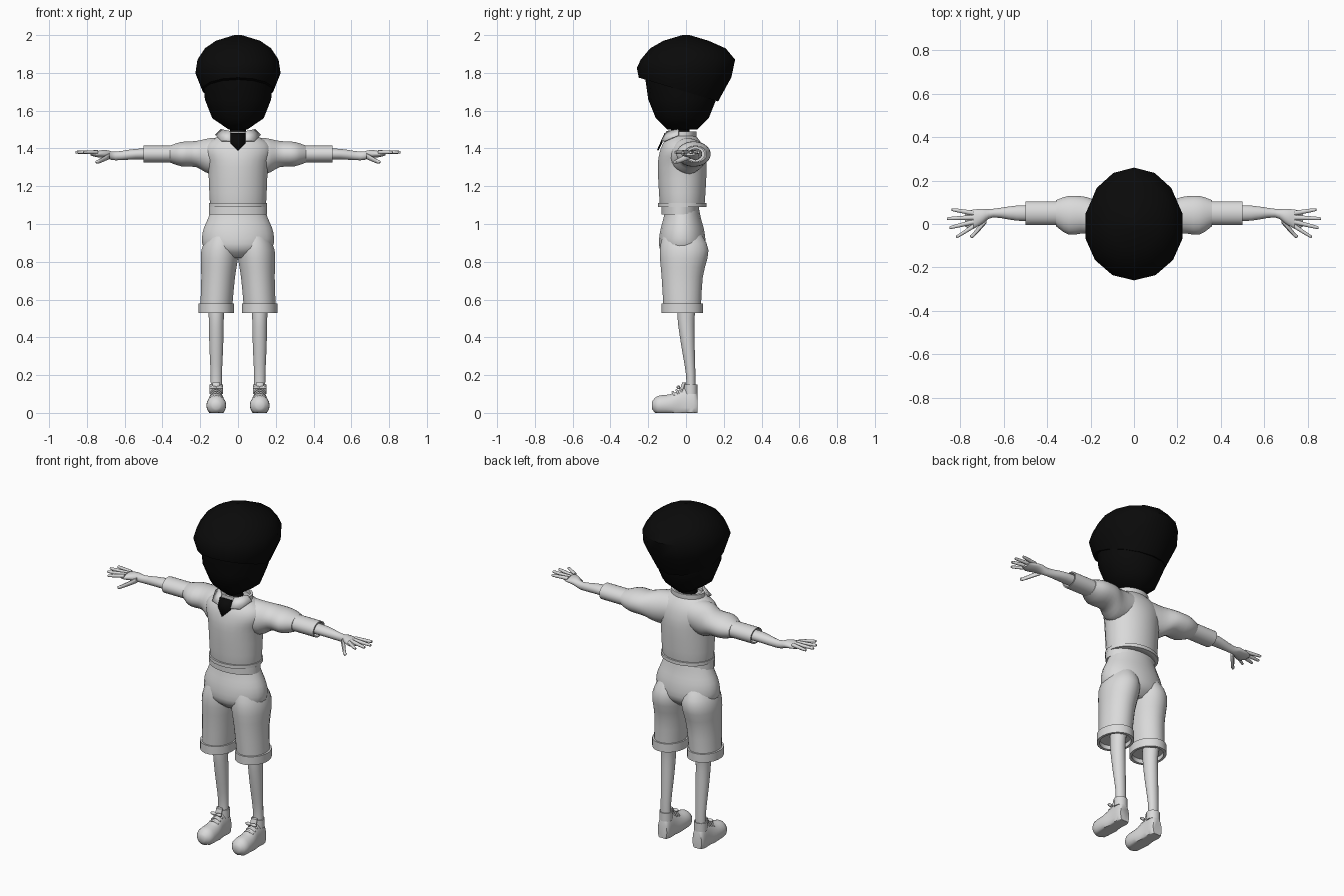
import bpy, bmesh, math

old = bpy.data.objects.get("Cube")
if old:
    bpy.data.objects.remove(old, do_unlink=True)


def material(name, value):
    mat = bpy.data.materials.new(name)
    colour = (value, value, value, 1)
    mat.diffuse_color = colour
    mat.use_nodes = True
    mat.node_tree.nodes["Principled BSDF"].inputs["Base Color"].default_value = colour
    return mat


GREY = material("light_grey", .7)
BLACK = material("black", .003)
SIDES = {"left": 1, "right": -1}


def finish(name, bm, mat):
    bmesh.ops.recalc_face_normals(bm, faces=bm.faces)
    mesh = bpy.data.meshes.new(name)
    bm.to_mesh(mesh)
    bm.free()
    mesh.materials.append(mat)
    obj = bpy.data.objects.new(name, mesh)
    bpy.context.collection.objects.link(obj)
    bpy.ops.object.select_all(action="DESELECT")
    obj.select_set(True)
    bpy.context.view_layer.objects.active = obj
    bpy.ops.object.shade_smooth_by_angle(angle=math.radians(45))
    return obj


def refine(rings, steps):
    """Run a smooth curve through the ring values."""
    out = []
    last = len(rings) - 1
    for i in range(last):
        before, here, after, beyond = (
            rings[max(0, min(last, i + offset))] for offset in (-1, 0, 1, 2))
        for step in range(steps):
            t = step / steps
            out.append([
                q + t / 2 * (r - p + t * (2*p - 5*q + 4*r - w + t * (3*(q - r) + w - p)))
                for p, q, r, w in zip(before, here, after, beyond)])
    return out + [rings[-1]]


def loft(name, axis, rings, at=(0, 0), mat=GREY, sides=24, steps=3, flip=1):
    """Skin ellipses: distance along axis, two radii, then optional shifts and tilt."""
    bm = bmesh.new()
    padded = [tuple(ring) + (0,) * (6 - len(ring)) for ring in rings]
    loops = []
    for along, radius_u, radius_v, shift_u, shift_v, tilt in refine(padded, steps):
        loop = []
        for i in range(sides):
            turn = math.tau * (i + .5) / sides
            u = at[0] + shift_u + radius_u * math.cos(turn)
            v = at[1] + shift_v + radius_v * math.sin(turn)
            w = along - tilt * v
            x, y, z = {"X": (w, u, v), "Y": (u, w, v), "Z": (u, v, w)}[axis]
            loop.append(bm.verts.new((x * flip, y, max(z, 0))))
        loops.append(loop)
    for lower, upper in zip(loops, loops[1:]):
        for i in range(sides):
            j = (i + 1) % sides
            bm.faces.new((lower[i], lower[j], upper[j], upper[i]))
    bm.faces.new(loops[0])
    bm.faces.new(loops[-1])
    return finish(name, bm, mat)


def cuff(name, axis, start, end, size, at, flip=1):
    """A straight band with a thick rim and a hollow at its end."""
    inner = [radius * .85 for radius in size]
    middle = (start + end) / 2
    loft(name, axis, [(start, *size), (end, *size), (end, *inner), (middle, *inner)],
         at, steps=1, flip=flip)


def plate(name, points, mat, flip=1):
    bm = bmesh.new()
    bm.faces.new([bm.verts.new((x * flip, y, z)) for x, y, z in points])
    thickness = finish(name, bm, mat).modifiers.new("thickness", "SOLIDIFY")
    thickness.thickness = .008
    thickness.offset = 0


# Head, neck and faceted hair cap, lower at the back than at the brow
loft("head", "Z", [(1.5, .05, .08), (1.56, .14, .14), (1.66, .18, .18), (1.8, .19, .2)],
     at=(0, -.02), mat=BLACK, sides=14, steps=1)
loft("neck", "Z", [(1.4, .05, .05), (1.52, .04, .05)], at=(0, -.03), mat=BLACK)
loft("hair", "Z", [(1.7, .19, .21, 0, -.04, .3), (1.8, .23, .25, 0, -.01, .1),
                   (1.87, .22, .25, 0, .01), (1.93, .18, .2, 0, .01),
                   (1.97, .12, .12), (2, .02, .02)], mat=BLACK, sides=14, steps=1)

# Shirt with a gathered hem, collar and open neckline
chest = (0, -.02)
loft("shirt", "Z", [(1.09, .14, .11), (1.11, .15, .12), (1.3, .16, .13),
                    (1.38, .18, .12), (1.43, .16, .1), (1.47, .09, .07)], chest)
cuff("shirt_hem", "Z", 1.11, 1.09, (.155, .13), chest)
cuff("collar", "Z", 1.45, 1.49, (.1, .075), chest)
half = [(.04, -.11, 1.48), (.04, -.13, 1.43)]
mirrored = [(-x, y, z) for x, y, z in reversed(half)]
plate("open_neckline", half + [(0, -.15, 1.39)] + mirrored, BLACK)

# Shorts seat and waistband
loft("shorts_seat", "Z", [(1.08, .14, .09), (1.03, .16, .1), (.95, .19, .12),
                          (.87, .18, .12), (.82, .09, .07)], chest)
cuff("waistband", "Z", 1.05, 1.09, (.155, .1), at=(0, -.03))

leg_x = .115
hip = (leg_x, -.02)
arm = (.05, 1.37)
for side, flip in SIDES.items():
    plate(side + "_collar_flap", [(.04, -.13, 1.44), (.09, -.11, 1.44), (.12, -.04, 1.47),
                                  (.09, -.04, 1.5), (.04, -.1, 1.49)], GREY, flip)

    # Shorts leg with turned-up cuff, and the bare leg below
    loft(side + "_shorts_leg", "Z", [(.95, .07, .1, -.03), (.86, .1, .13, -.02, .01),
                                     (.72, .09, .11, -.01), (.56, .085, .1)], hip, flip=flip)
    cuff(side + "_shorts_cuff", "Z", .58, .53, (.095, .11), hip, flip)
    loft(side + "_leg", "Z", [(.6, .045, .05), (.5, .04, .045, 0, -.01), (.36, .037, .036),
                              (.2, .03, .025, 0, .015), (.1, .03, .025, 0, .015)],
         at=(leg_x, .01), flip=flip)

    # Round-toed shoe with ankle collar and tongue
    loft(side + "_shoe", "Y", [(-.18, .02, .02), (-.15, .05, .05), (-.08, .05, .06),
                               (-.02, .04, .09), (.04, .037, .1), (.06, .03, .06)],
         at=(leg_x, .04), flip=flip)
    cuff(side + "_shoe_collar", "Z", .1, .15, (.037, .035), (leg_x, .025), flip)
    loft(side + "_shoe_tongue", "Z", [(.1, .02, .01), (.16, .02, .01, 0, .02)],
         at=(leg_x, -.03), flip=flip)

    # Laces arched over the instep, tied in a bow
    for row, place in enumerate(("lower", "middle", "upper")):
        arch = [(leg_x + d * .03, .006, .006, abs(d) * .01, -abs(d) * .02) for d in (-1, 0, 1)]
        loft(side + "_lace_" + place, "X", arch, at=(.02 * row - .07, .01 * row + .11),
             sides=8, flip=flip)
    for part, d in (("inner", -1), ("outer", 1)):
        loft(side + "_bow_" + part, "X", [(leg_x, .005, .005), (leg_x + d * .02, .01, .01),
                                          (leg_x + d * .035, .005, .005)],
             at=(-.04, .135), sides=8, flip=flip)

    # Puffed shoulder, straight sleeve cuff, forearm and palm
    loft(side + "_shoulder", "X", [(.06, .08, .09, -.04), (.15, .09, .095, -.04, -.01),
                                   (.22, .085, .07, -.01), (.3, .09, .065, -.01),
                                   (.36, .06, .045)], arm, flip=flip)
    cuff(side + "_sleeve_cuff", "X", .33, .5, (.055, .045), arm, flip)
    loft(side + "_forearm", "X", [(.44, .035, .03), (.54, .035, .028), (.65, .02, .023, 0, -.01),
                                  (.7, .035, .022, -.015), (.75, .045, .016, -.03),
                                  (.78, .03, .007, -.03)], arm, flip=flip)

    # Fanned fingers and drooping thumb
    reach = {"index": .82, "middle": .85, "ring": .86, "little": .84}
    for i, (finger, tip) in enumerate(reach.items()):
        root_y, tip_y = .02 * i - .01, .04 * i - .055
        loft(side + "_" + finger + "_finger", "X",
             [(.74, .012, .011, root_y), (tip - .01, .008, .008, tip_y), (tip, .003, .003, tip_y)],
             at=(0, 1.38), sides=10, flip=flip)
    loft(side + "_thumb", "X", [(.68, .018, .016, .04, .02), (.74, .013, .011, -.03, -.01),
                                (.755, .004, .004, -.035, -.01)],
         at=(-.02, 1.34), sides=10, flip=flip)
